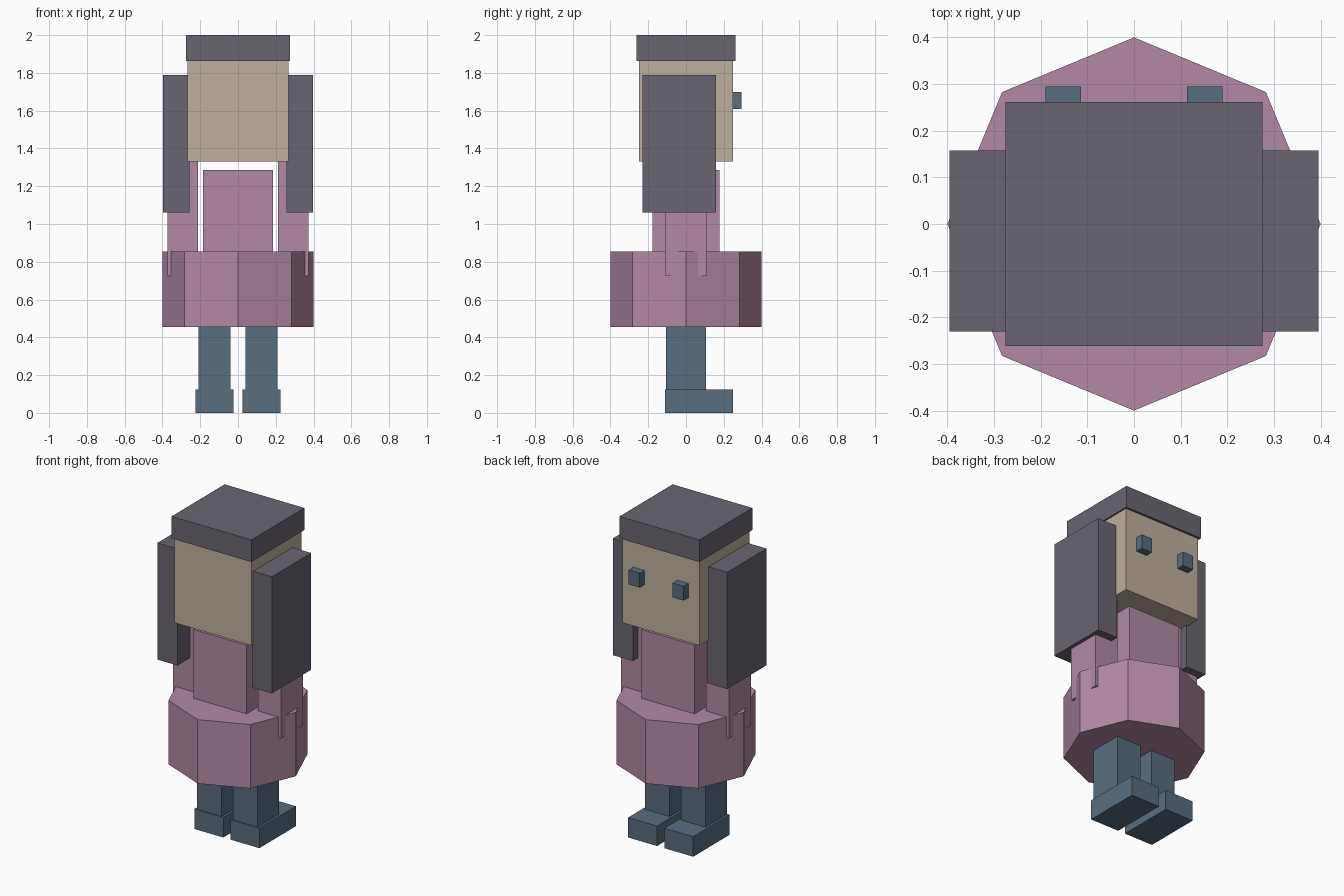
import bpy
import math

if "Cube" in bpy.data.objects:
    bpy.data.objects.remove(bpy.data.objects["Cube"])


def material(name, rgb):
    """Flat colour from 8-bit sRGB values."""
    def lin(c):
        c /= 255
        return c / 12.92 if c <= 0.04045 else ((c + 0.055) / 1.055) ** 2.4
    m = bpy.data.materials.new(name)
    m.diffuse_color = (*[lin(c) for c in rgb], 1)
    m.use_nodes = True
    m.node_tree.nodes["Principled BSDF"].inputs["Base Color"].default_value = m.diffuse_color
    return m


PINK = material("dress pink", (178, 138, 163))
HAIR = material("dark grey hair", (106, 101, 113))
SKIN = material("beige skin", (190, 176, 157))
BLUE = material("slate blue", (88, 109, 127))


def finish(name, mat):
    ob = bpy.context.object
    ob.name = name
    bpy.ops.object.transform_apply(location=True, rotation=True, scale=True)
    ob.data.materials.append(mat)


def box(name, mat, x, y, z):
    """Box from (min, max) ranges on each axis."""
    ranges = (x, y, z)
    bpy.ops.mesh.primitive_cube_add(size=1, location=[(a + b) / 2 for a, b in ranges])
    bpy.context.object.scale = [b - a for a, b in ranges]
    finish(name, mat)


def pair(name, mat, x, y, z):
    """The same box on both sides of the body."""
    box(name + "_right", mat, x, y, z)
    box(name + "_left", mat, (-x[1], -x[0]), y, z)


# Legs and feet; the toes and face point to +y
pair("foot", BLUE, (0.025, 0.225), (-0.11, 0.25), (0, 0.125))
pair("leg", BLUE, (0.04, 0.21), (-0.105, 0.105), (0.125, 0.47))

# Eight-sided skirt with corners on the axes
bpy.ops.mesh.primitive_cylinder_add(vertices=8, radius=0.4, depth=0.4, location=(0, 0, 0.655))
finish("skirt", PINK)

# Torso and arms
box("torso", PINK, (-0.184, 0.184), (-0.178, 0.178), (0.84, 1.285))
pair("arm", PINK, (0.213, 0.374), (-0.108, 0.108), (0.725, 1.34))

# Head and eyes
box("head", SKIN, (-0.267, 0.267), (-0.248, 0.248), (1.332, 1.862))
pair("eye", BLUE, (0.114, 0.19), (0.24, 0.295), (1.61, 1.70))

# Hair: flat top slab and hanging side locks
box("hair_top", HAIR, (-0.276, 0.276), (-0.262, 0.262), (1.862, 2.0))
pair("hair_side", HAIR, (0.257, 0.396), (-0.231, 0.158), (1.06, 1.79))
